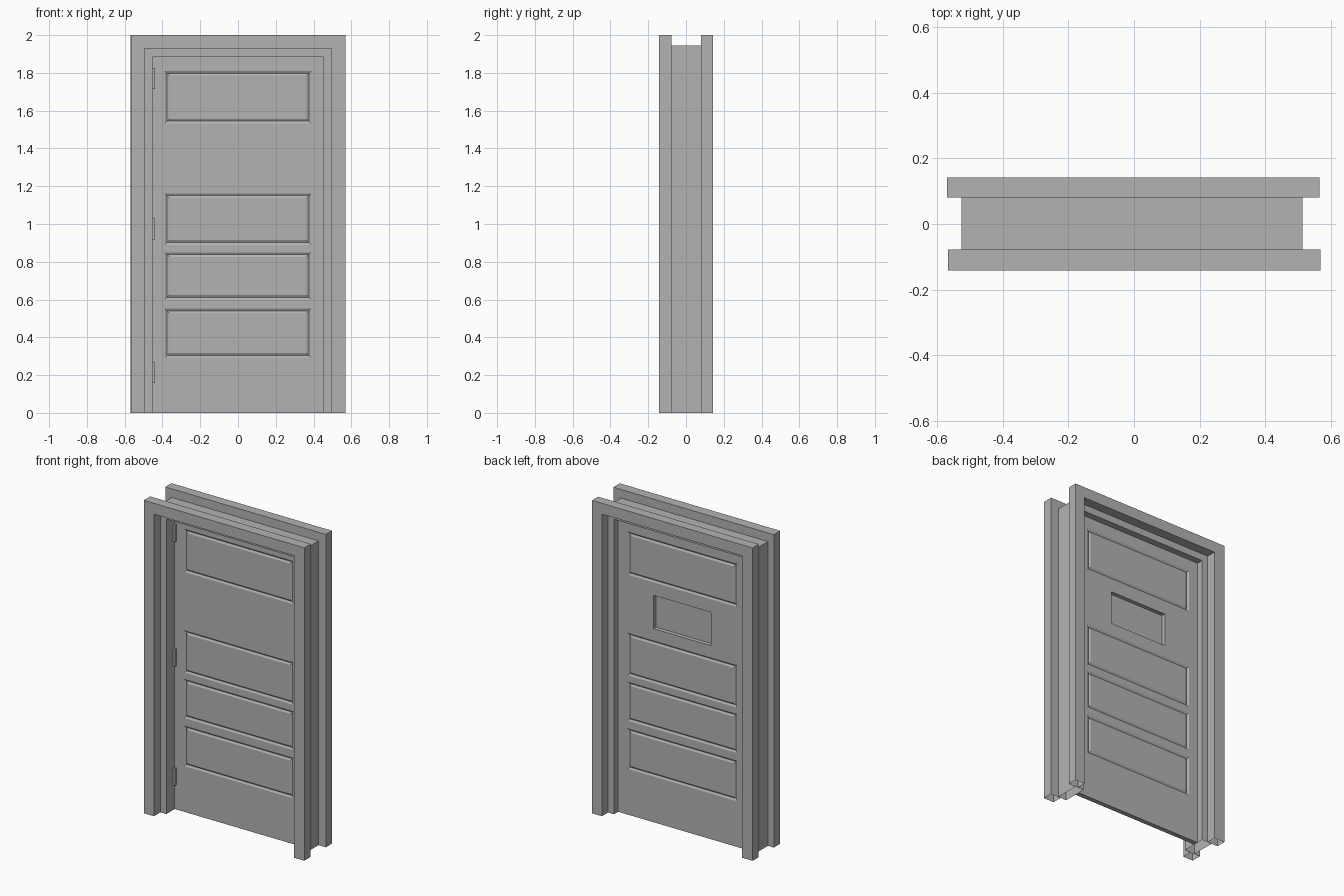
import bpy
import bmesh
from mathutils import Vector

if "Cube" in bpy.data.objects:
    bpy.data.objects.remove(bpy.data.objects["Cube"], do_unlink=True)

# One plain grey for everything
grey = bpy.data.materials.new("plain_grey")
grey.use_nodes = True
colour = (0.45, 0.45, 0.45, 1)
grey.diffuse_color = colour
grey.node_tree.nodes["Principled BSDF"].inputs["Base Color"].default_value = colour


def finish(name, bm):
    mesh = bpy.data.meshes.new(name)
    bm.to_mesh(mesh)
    bm.free()
    mesh.materials.append(grey)
    obj = bpy.data.objects.new(name, mesh)
    bpy.context.scene.collection.objects.link(obj)
    return obj


def box(x0, x1, y0, y1, z0, z1):
    bm = bmesh.new()
    bmesh.ops.create_cube(bm, size=1)
    bmesh.ops.scale(bm, verts=bm.verts, vec=(x1 - x0, y1 - y0, z1 - z0))
    bmesh.ops.translate(bm, verts=bm.verts,
                        vec=((x0 + x1) / 2, (y0 + y1) / 2, (z0 + z1) / 2))
    return bm


def surround(name, left, right, top, inner, inner_top, y0, y1):
    """Upside-down U profile extruded in y, with open feet."""
    outline = [(left, 0), (left, top), (right, top), (right, 0),
               (inner, 0), (inner, inner_top), (-inner, inner_top), (-inner, 0)]
    bm = bmesh.new()
    face = bm.faces.new([bm.verts.new((x, y0, z)) for x, z in outline])
    result = bmesh.ops.extrude_face_region(bm, geom=[face], use_keep_orig=True)
    moved = [g for g in result["geom"] if isinstance(g, bmesh.types.BMVert)]
    bmesh.ops.translate(bm, verts=moved, vec=(0, y1 - y0, 0))
    bmesh.ops.recalc_face_normals(bm, faces=bm.faces)
    feet = [f for f in bm.faces if all(v.co.z < 0.001 for v in f.verts)]
    bmesh.ops.delete(bm, geom=feet, context="FACES_ONLY")
    return finish(name, bm)


# Door surround: two casings with the jamb between them
surround("front_casing", -0.567, 0.568, 2, 0.495, 1.93, -0.142, -0.077)
surround("back_casing", -0.57, 0.565, 2, 0.495, 1.93, 0.08, 0.142)
surround("jamb", -0.525, 0.513, 1.945, 0.453, 1.885, -0.077, 0.08)

# Door leaf, cut into a grid that holds the panels and the window recess
FRONT, BACK = 0.008, 0.038
PANEL_X, WINDOW_X = 0.387, 0.203
panels = [(1.533, 1.81), (0.89, 1.162), (0.6, 0.85), (0.292, 0.552)]
window = (1.237, 1.45)
bm = box(-0.453, 0.453, FRONT, BACK, 0, 1.885)


def cut(axis, position):
    normal = Vector((0, 0, 0))
    normal[axis] = 1
    bmesh.ops.bisect_plane(bm, geom=bm.verts[:] + bm.edges[:] + bm.faces[:],
                           plane_co=normal * position, plane_no=normal)


for x in (PANEL_X, WINDOW_X):
    cut(0, x)
    cut(0, -x)
for low, high in panels + [window]:
    cut(2, low)
    cut(2, high)
bm.normal_update()


def cells(side, half_width, low, high):
    found = []
    for f in bm.faces:
        c = f.calc_center_median()
        if f.normal.y * side > 0.9 and abs(c.x) < half_width and low < c.z < high:
            found.append(f)
    return found


# Grooved panels on both sides
for side in (-1, 1):
    for low, high in panels:
        region = cells(side, PANEL_X, low, high)
        for depth in (-0.007, 0.007):
            bmesh.ops.inset_region(bm, faces=region, thickness=0.012, depth=depth,
                                   use_even_offset=True, use_boundary=True)
            bm.normal_update()

# Window recess, open to the back only
region = cells(1, WINDOW_X, *window)
bmesh.ops.inset_region(bm, faces=region, thickness=0.0005, depth=-0.025,
                       use_even_offset=True, use_boundary=True)
bmesh.ops.dissolve_limit(bm, angle_limit=0.01, verts=bm.verts[:], edges=bm.edges[:])
finish("door_leaf", bm)

# Hinges on the front
for name, z in (("lower", 0.212), ("middle", 0.973), ("upper", 1.77)):
    finish(name + "_hinge",
           box(-0.456, -0.44, FRONT - 0.015, FRONT + 0.003, z - 0.055, z + 0.055))
